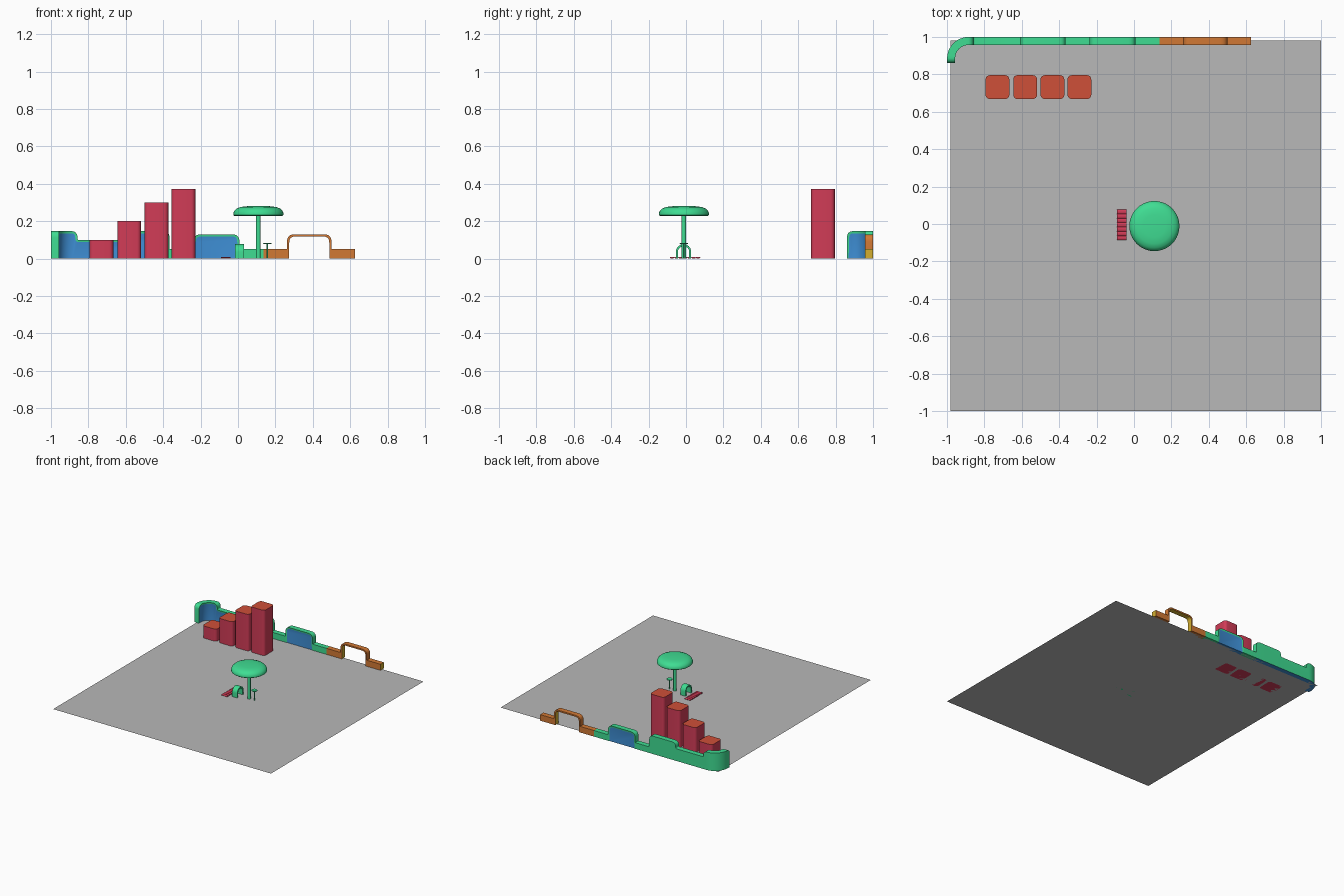
import bpy, bmesh, math
from mathutils import Vector, Matrix

cube = bpy.data.objects.get("Cube")
if cube:
    bpy.data.objects.remove(cube)


def material(name, r, g, b):
    m = bpy.data.materials.new(name)
    m.use_nodes = True
    m.diffuse_color = (r, g, b, 1)
    m.node_tree.nodes["Principled BSDF"].inputs["Base Color"].default_value = (r, g, b, 1)
    return m


GREY = material("ground grey", .48, .48, .48)
GREEN = material("green", .05, .72, .29)
BLUE = material("blue", .05, .28, .68)
CRIMSON = material("crimson", .64, .045, .095)
RED = material("orange red", .62, .08, .04)
ORANGE = material("orange", .64, .19, .035)
GOLD = material("gold", .66, .43, .03)


def finish(bm, name, mats, smooth=True):
    me = bpy.data.meshes.new(name)
    bmesh.ops.recalc_face_normals(bm, faces=bm.faces)
    bm.to_mesh(me)
    bm.free()
    ob = bpy.data.objects.new(name, me)
    bpy.context.collection.objects.link(ob)
    for m in mats:
        me.materials.append(m)
    if smooth:
        bpy.ops.object.select_all(action='DESELECT')
        ob.select_set(True)
        bpy.context.view_layer.objects.active = ob
        bpy.ops.object.shade_smooth_by_angle(angle=math.radians(35))
    return ob


def rounded(points, steps=6):
    """Points are (s, z, radius); corners with a radius become curves."""
    out = []
    n = len(points)
    for i, (s, z, r) in enumerate(points):
        p = Vector((s, z))
        if not r:
            out.append(p)
            continue
        a = p + (Vector(points[i - 1][:2]) - p).normalized() * r
        b = p + (Vector(points[(i + 1) % n][:2]) - p).normalized() * r
        for k in range(steps + 1):
            t = k / steps
            out.append(a * (1 - t) ** 2 + p * 2 * t * (1 - t) + b * t * t)
    return out


WALL_Y, HALF = .9785, .0215


def slab(points):
    """Extrude a wall outline through the wall thickness."""
    bm = bmesh.new()
    f = bm.faces.new([bm.verts.new((p.x, -HALF, p.y)) for p in rounded(points)])
    new = bmesh.ops.extrude_face_region(bm, geom=[f])["geom"]
    bmesh.ops.translate(bm, verts=[v for v in new if isinstance(v, bmesh.types.BMVert)],
                        vec=(0, 2 * HALF, 0))
    bmesh.ops.recalc_face_normals(bm, faces=bm.faces)
    return bm


def panel(bm, both_sides):
    """Inset a coloured panel and trim the wall at the ground."""
    sides = [f for f in bm.faces if f.normal.y < -.9 or (both_sides and f.normal.y > .9)]
    bmesh.ops.inset_individual(bm, faces=sides, thickness=.012, depth=-.003)
    for f in sides:
        f.material_index = 1
    cut(bm, (0, 0, 0), (0, 0, 1), True)
    filled = bmesh.ops.holes_fill(bm, edges=[e for e in bm.edges if e.is_boundary])["faces"]
    for f in filled:
        f.material_index = 1


def cut(bm, co, no, clear=False):
    bmesh.ops.bisect_plane(bm, geom=bm.verts[:] + bm.edges[:] + bm.faces[:],
                           plane_co=co, plane_no=no, clear_inner=clear)


def place(bm):
    bmesh.ops.translate(bm, verts=bm.verts, vec=(0, WALL_Y, 0))


# Ground sheet
bm = bmesh.new()
bmesh.ops.create_grid(bm, x_segments=1, y_segments=1, size=.99,
                      matrix=Matrix.Translation((.01, -.01, 0)))
finish(bm, "ground", [GREY], False)

# Long stepped wall with a curved end
BEND, RAD = -.885, .0925
ARC = RAD * math.pi / 2
START = BEND - ARC - .0255
HIGH, MID, LOW, BASE = .147, .1, .05, -.02
bm = slab([(START, BASE, 0), (START, HIGH, .035), (-.858, HIGH, .035), (-.858, MID, .008),
           (-.607, MID, .008), (-.607, HIGH, .035), (-.366, HIGH, .035), (-.366, BASE, 0)])
panel(bm, False)
for k in range(13):
    cut(bm, (BEND - ARC * k / 12, 0, 0), (1, 0, 0))
for v in bm.verts:
    s, d, z = v.co
    if s >= BEND:
        v.co.y = WALL_Y + d
    else:
        t = min((BEND - s) / RAD, math.pi / 2)
        rest = max(0, BEND - s - ARC)
        v.co = (BEND - (RAD + d) * math.sin(t),
                WALL_Y - RAD + (RAD + d) * math.cos(t) - rest, z)
finish(bm, "curved_wall", [GREEN, BLUE])

# Short panel wall
bm = slab([(-.238, BASE, 0), (-.238, .13, .04), (.008, .13, .04), (.008, BASE, 0)])
panel(bm, True)
place(bm)
finish(bm, "panel_wall", [GREEN, BLUE])

# Low walls, the orange ones with gold ends
for name, a, b, mats in (("low_wall_right", -.366, -.238, [GREEN, GREEN]),
                         ("low_wall_middle", .008, .135, [GREEN, GREEN]),
                         ("low_wall_orange", .135, .262, [ORANGE, GOLD]),
                         ("low_wall_left", .5, .625, [ORANGE, GOLD])):
    bm = slab([(a, 0, 0), (a, LOW, 0), (b, LOW, 0), (b, 0, 0)])
    for f in bm.faces:
        f.material_index = int(abs(f.normal.x) > .9)
    place(bm)
    finish(bm, name, mats, False)

# Open archway, gold on the inside
L, R, T, TOP = .262, .5, .012, .13
bm = slab([(L, 0, 0), (L, TOP, .04), (R, TOP, .04), (R, 0, 0), (R - T, 0, 0),
           (R - T, TOP - T, .032), (L + T, TOP - T, .032), (L + T, 0, 0)])
middle = Vector(((L + R) / 2, 0, .03))
for f in bm.faces:
    inward = f.normal.dot(middle - f.calc_center_median()) > 0
    f.material_index = int(inward and abs(f.normal.y) < .5)
place(bm)
finish(bm, "archway", [ORANGE, GOLD])

# Four rising pillars
for i, (x, h) in enumerate(((-.73, .1), (-.582, .2), (-.436, .3), (-.292, .372))):
    bm = bmesh.new()
    bmesh.ops.create_cube(bm, size=1, matrix=Matrix.Translation((x, .732, h / 2))
                          @ Matrix.Diagonal((.127, .127, h, 1)))
    upright = [e for e in bm.edges if abs(e.verts[0].co.z - e.verts[1].co.z) > .01]
    bmesh.ops.bevel(bm, geom=upright, offset=.022, segments=5, profile=.5, affect='EDGES')
    bm.normal_update()
    for f in bm.faces:
        f.material_index = int(f.normal.z > .9)
    finish(bm, f"pillar_{i + 1}", [CRIMSON, RED])


def lathe(name, x, y, profile, segments=40):
    bm = bmesh.new()
    vs = [bm.verts.new((r, 0, z)) for r, z in profile]
    es = [bm.edges.new(pair) for pair in zip(vs, vs[1:])]
    bmesh.ops.spin(bm, geom=vs + es, cent=(0, 0, 0), axis=(0, 0, 1),
                   angle=math.tau, steps=segments)
    bmesh.ops.remove_doubles(bm, verts=bm.verts, dist=.0002)
    bmesh.ops.translate(bm, verts=bm.verts, vec=(x, y, 0))
    return finish(bm, name, [GREEN])


# Canopy on its post, and the little table
CY = -.011
lathe("canopy", .109, CY, [(0, .228), (.128, .228), (.134, .233), (.134, .244), (.128, .257),
                           (.116, .268), (.095, .276), (.06, .28), (0, .281)])
lathe("canopy_post", .109, CY, [(0, 0), (.012, 0), (.012, .23), (0, .23)], 20)
lathe("table_top", .157, CY, [(0, .077), (.021, .077), (.023, .08), (.021, .084), (0, .084)], 24)
lathe("table_leg", .157, CY, [(0, 0), (.004, 0), (.004, .078), (0, .078)], 12)

# Small tunnel hoop
bm = bmesh.new()
ring = []
for r, order in ((.041, 1), (.03, -1)):
    arc = [(r * math.cos(math.pi * k / 16), .036 + r * math.sin(math.pi * k / 16))
           for k in range(17)]
    ring += ([(r, 0)] + arc + [(-r, 0)])[::order]
f = bm.faces.new([bm.verts.new((-.015, CY - .002 + y, z)) for y, z in ring])
new = bmesh.ops.extrude_face_region(bm, geom=[f])["geom"]
bmesh.ops.translate(bm, verts=[v for v in new if isinstance(v, bmesh.types.BMVert)],
                    vec=(.046, 0, 0))
finish(bm, "tunnel_hoop", [GREEN])

# Ribbed mat
bm = bmesh.new()
for k in range(7):
    bmesh.ops.create_cone(bm, cap_ends=True, segments=12, radius1=.012, radius2=.012, depth=.05,
                          matrix=Matrix.Translation((-.065, -.0745 + k * .0232, .005))
                          @ Matrix.Diagonal((1, 1, .4, 1)) @ Matrix.Rotation(math.pi / 2, 4, 'Y'))
finish(bm, "ribbed_mat", [CRIMSON])
